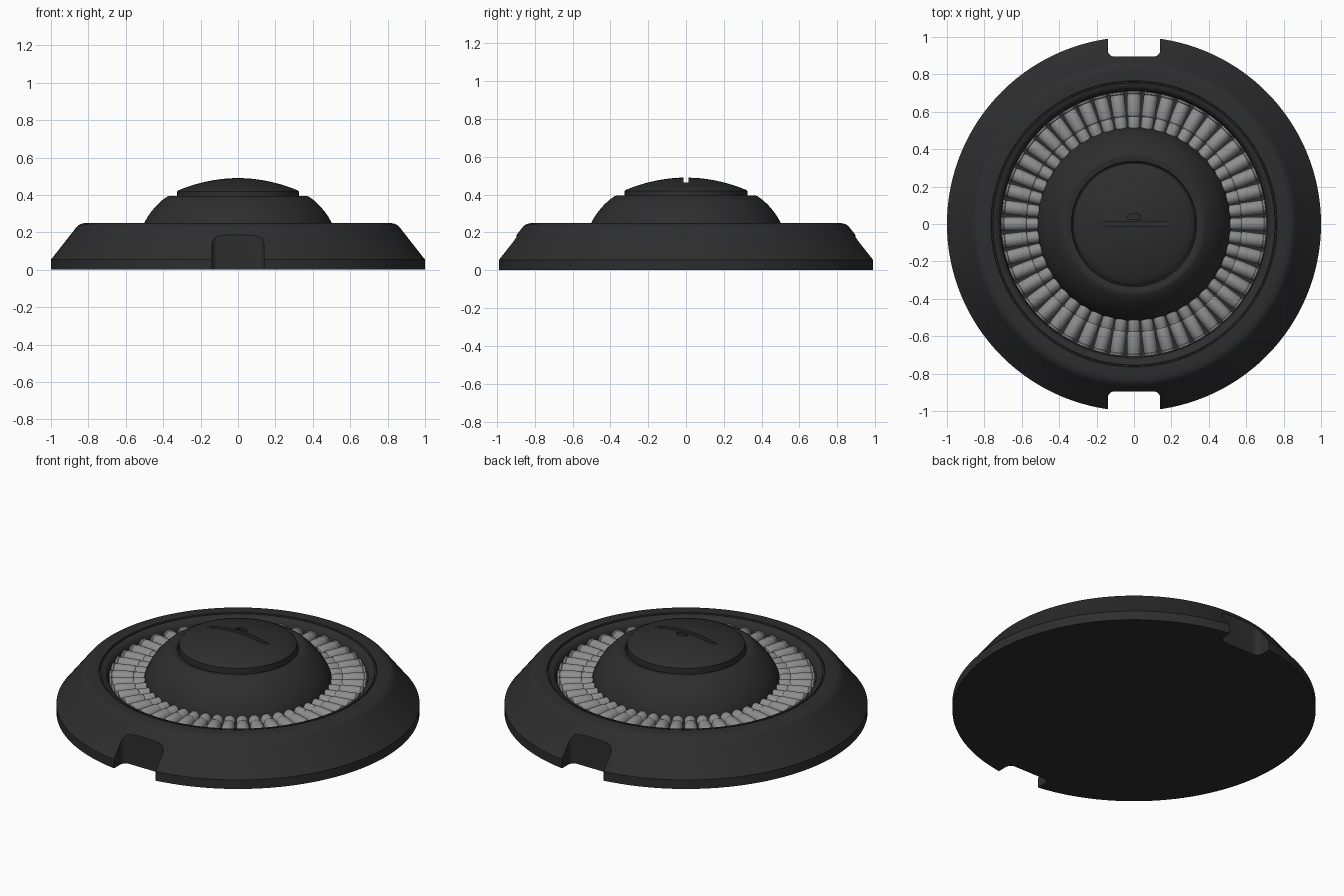
import bpy, bmesh, math
from mathutils import Matrix

if "Cube" in bpy.data.objects:
    bpy.data.objects.remove(bpy.data.objects["Cube"])


def material(name, v):
    m = bpy.data.materials.new(name)
    m.diffuse_color = (v, v, v, 1)
    m.use_nodes = True
    m.node_tree.nodes["Principled BSDF"].inputs["Base Color"].default_value = m.diffuse_color
    return m


BLACK = material("charcoal black", 0.027)
GREY = material("metal grey", 0.27)


def finish(name, bm, mat):
    bmesh.ops.recalc_face_normals(bm, faces=bm.faces)
    me = bpy.data.meshes.new(name)
    bm.to_mesh(me)
    bm.free()
    me.materials.append(mat)
    ob = bpy.data.objects.new(name, me)
    bpy.context.collection.objects.link(ob)
    return ob


def lathe(name, pts, mat, n=128, spin=None):
    """Closed solid of revolution about z; pts run along (radius, height)."""
    bm = bmesh.new()
    rings = []
    for r, z in pts:
        if r == 0:
            rings.append([bm.verts.new((0, 0, z))] * n)
        else:
            rings.append([bm.verts.new((r * math.cos(2 * math.pi * i / n),
                                        r * math.sin(2 * math.pi * i / n), z)) for i in range(n)])
    for a, b in zip(rings, rings[1:]):
        for i in range(n):
            j = (i + 1) % n
            quad = list(dict.fromkeys((a[i], a[j], b[j], b[i])))
            bm.faces.new(quad)
    if spin:
        bm.transform(spin)
    return finish(name, bm, mat)


def box(name, lo, hi, mat, round_z=0):
    bm = bmesh.new()
    bmesh.ops.create_cube(bm, size=1)
    for v in bm.verts:
        v.co = [l + (h - l) * (c + 0.5) for l, h, c in zip(lo, hi, v.co)]
    if round_z:
        edges = [e for e in bm.edges if abs(e.verts[0].co.z - e.verts[1].co.z) > 1e-4]
        bmesh.ops.bevel(bm, geom=edges, offset=round_z, segments=6, profile=0.5, affect='EDGES')
    return finish(name, bm, mat)


def cut(ob, cutters):
    for c in cutters:
        m = ob.modifiers.new("cut", 'BOOLEAN')
        m.operation, m.solver, m.object = 'DIFFERENCE', 'EXACT', c
    me = bpy.data.meshes.new_from_object(ob.evaluated_get(bpy.context.evaluated_depsgraph_get()))
    ob.modifiers.clear()
    ob.data = me
    for c in cutters:
        bpy.data.objects.remove(c)


def smooth(ob, deg=30):
    bpy.ops.object.select_all(action='DESELECT')
    ob.select_set(True)
    bpy.context.view_layer.objects.active = ob
    bpy.ops.object.shade_smooth_by_angle(angle=math.radians(deg))


# Base ring with sloped flank, rounded shoulder, thin groove and a trough
base = lathe("base", [(0, 0), (1, 0), (1, .055), (.995, .06), (.868, .222), (.856, .236), (.84, .245),
                      (.815, .25), (.765, .25), (.763, .238), (.756, .238), (.754, .247), (.735, .243),
                      (.72, .23), (.712, .21), (.71, .14), (0, .14)], BLACK)
# Finger notches, front and back
cut(base, [box("notch_cutter", (-.14, min(s * .895, s * 1.2), -.1),
               (.14, max(s * .895, s * 1.2), .4), BLACK, .035) for s in (-1, 1)])
smooth(base)

# Centre dome with a sunken ledge
dome = lathe("dome", [(0, .13), (.52, .13), (.518, .2), (.512, .225), (.5, .252), (.484, .282), (.462, .313),
                      (.436, .343), (.408, .37), (.38, .39), (.37, .394), (.36, .393), (.335, .388),
                      (.33, .37), (0, .37)], BLACK)
smooth(dome)

# Cap on the dome, with coin slot and small pointer recess
R, TOP, SAG = .325, .49, .068
arc = [(.318 * (1 - i / 10), TOP - SAG * (.318 * (1 - i / 10) / R) ** 2) for i in range(11)]
cap = lathe("cap", [(0, .36), (R, .36), (R, .418)] + arc, BLACK)
cut(cap, [box("slot_cutter", (-.205, -.014, .462), (.205, .014, .6), BLACK),
          box("pointer_cutter", (-.035, .026, .465), (.035, .045, .6), BLACK),
          box("pointer_tip_cutter", (-.024, .04, .465), (.024, .055, .6), BLACK)])
smooth(cap)

# Ring of radial two-step rollers lying in the trough
COUNT = 48
lay = Matrix.Translation((0, 0, .187)) @ Matrix.Rotation(math.pi / 2, 4, 'Y')
first = lathe("roller_1", [(0, .50), (.03, .50), (.0325, .515), (.0335, .565), (.031, .57), (.031, .576),
                           (.035, .58), (.0365, .588), (.0375, .685), (.035, .69), (.035, .694),
                           (.0385, .698), (.0385, .707), (.036, .71), (0, .71)], GREY, 20, lay)
smooth(first, 35)
for k in range(1, COUNT):
    ob = bpy.data.objects.new("roller_%d" % (k + 1), first.data)
    ob.rotation_euler.z = 2 * math.pi * k / COUNT
    bpy.context.collection.objects.link(ob)
